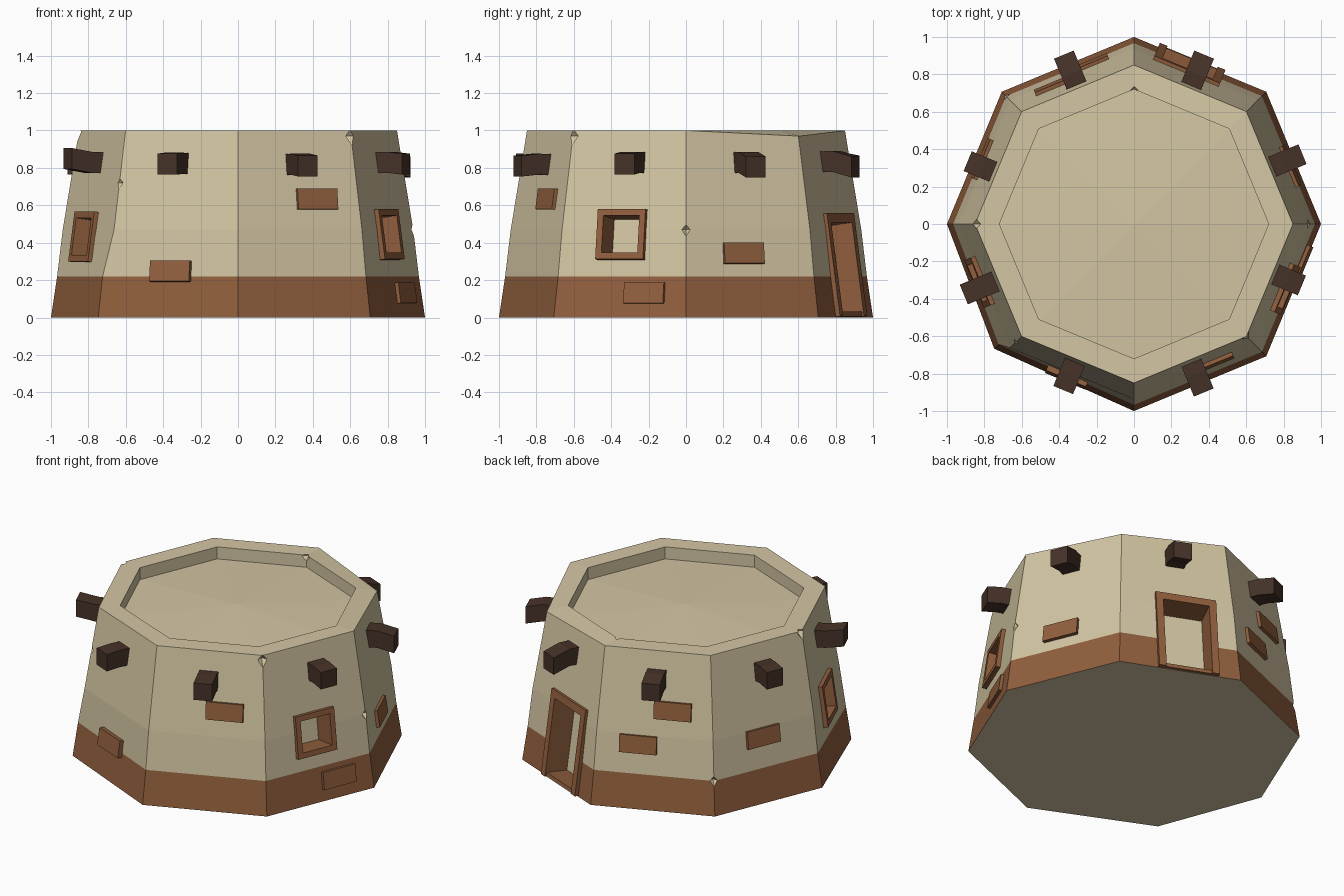
import bpy, bmesh, math
from mathutils import Vector, Matrix

if "Cube" in bpy.data.objects:
    bpy.data.objects.remove(bpy.data.objects["Cube"])


def material(name, rgb):
    m = bpy.data.materials.new(name)
    m.diffuse_color = (*rgb, 1)
    m.use_nodes = True
    m.node_tree.nodes["Principled BSDF"].inputs["Base Color"].default_value = m.diffuse_color
    return m


SAND = material("sand_plaster", (0.66, 0.565, 0.367))
CLAY = material("brown_clay", (0.285, 0.115, 0.047))
WOOD = material("dark_wood", (0.061, 0.032, 0.021))
APO = math.cos(math.pi / 8)
PROFILE = [(1.0, 0.0), (0.967, 0.22), (0.937, 0.47), (0.85, 1.0)]


def make(name, bm, mats):
    me = bpy.data.meshes.new(name)
    bm.normal_update()
    bm.to_mesh(me)
    bm.free()
    for m in mats:
        me.materials.append(m)
    ob = bpy.data.objects.new(name, me)
    bpy.context.collection.objects.link(ob)
    return ob


def on_wall(deg, u, z):
    """Frame on a sloping wall: x along the wall, y up it, z outward."""
    a = math.radians(deg)
    r = 1 - 0.15 * z
    for (r0, z0), (r1, z1) in zip(PROFILE, PROFILE[1:]):
        if z0 <= z <= z1:
            r = r0 + (r1 - r0) * (z - z0) / (z1 - z0)
    out = Vector((math.cos(a), math.sin(a), 0))
    t = Vector((-math.sin(a), math.cos(a), 0))
    s = (Vector((0, 0, 1)) - out * 0.15 * APO).normalized()
    n = t.cross(s)
    mat = Matrix((t, s, n)).transposed().to_4x4()
    mat.translation = out * r * APO + t * u + Vector((0, 0, z))
    return mat


def box(bm, mat, x0, x1, y0, y1, z0, z1):
    c = Vector((x0 + x1, y0 + y1, z0 + z1)) / 2
    m = mat @ Matrix.Translation(c) @ Matrix.Diagonal((x1 - x0, y1 - y0, z1 - z0, 1))
    return bmesh.ops.create_cube(bm, size=1, matrix=m)["verts"]


# Eight-sided tower body with sunken, slightly coned roof
bm = bmesh.new()
rings = []
for k, (r, z) in enumerate(PROFILE + [(0.72, 1.0), (0.72, 0.92)]):
    ring = []
    for i in range(8):
        a = i * math.pi / 4
        p = Vector((r * math.cos(a), r * math.sin(a), z))
        if i == 5 and k < 2:
            p += Vector((-0.04, 0.04, 0))      # uneven base corner
        if i == 1 and k == 3:
            p.z = 0.97                         # worn rim corner
        ring.append(bm.verts.new(p))
    rings.append(ring)
for k, (lo, hi) in enumerate(zip(rings, rings[1:])):
    for i in range(8):
        j = (i + 1) % 8
        f = bm.faces.new((lo[i], lo[j], hi[j], hi[i]))
        f.material_index = 1 if k == 0 else 0
bm.faces.new(rings[0][::-1])
tip = bm.verts.new((0, 0, 0.95))
for i in range(8):
    bm.faces.new((rings[-1][i], rings[-1][(i + 1) % 8], tip))
body = make("tower_body", bm, [SAND, CLAY])

# Cutter: openings with brown sides and sand backs, plus small corner chips
DOOR = on_wall(67.5, 0.053, 0)
WINDOWS = [on_wall(-22.5, -0.01, 0.443), on_wall(-157.5, -0.03, 0.43)]
bm = bmesh.new()
for mat, w, y0, y1 in [(DOOR, 0.145, 0.03, 0.51)] + [(m, 0.104, -0.1, 0.1) for m in WINDOWS]:
    vs = box(bm, mat, -w, w, y0, y1, -0.13, 0.08)
    bm.normal_update()
    n = mat.to_3x3() @ Vector((0, 0, 1))
    for f in {f for v in vs for f in v.link_faces}:
        f.material_index = 0 if f.normal.dot(n) < -0.9 else 1
for deg, r, z, s in [(0, 0.955, 0.47, 0.05), (-45, 0.865, 0.97, 0.05), (180, 0.86, 0.99, 0.05),
                     (-135, 0.915, 0.72, 0.045), (135, 0.985, 0.22, 0.05), (90, 0.715, 0.99, 0.03)]:
    a = math.radians(deg)
    m = Matrix.Translation((r * math.cos(a), r * math.sin(a), z)) @ Matrix.Rotation(a, 4, 'Z')
    m = m @ Matrix.Diagonal((s, s, s, 1))
    pts = [bm.verts.new(m @ Vector(p)) for p in
           [(1, 0, 0), (0, 1, 0), (-1, 0, 0), (0, -1, 0), (0, 0, 1), (0, 0, -1)]]
    for i in range(4):
        j = (i + 1) % 4
        bm.faces.new((pts[i], pts[j], pts[4]))
        bm.faces.new((pts[j], pts[i], pts[5]))
cutter = make("opening_cutter", bm, [SAND, CLAY])
cutter.hide_render = True
cutter.hide_viewport = True
cutter.display_type = 'WIRE'
mod = body.modifiers.new("openings", 'BOOLEAN')
mod.operation = 'DIFFERENCE'
mod.solver = 'EXACT'
mod.object = cutter

# Door frame: two jambs, lintel and low threshold
bm = bmesh.new()
box(bm, DOOR, -0.19, -0.145, 0.004, 0.56, -0.02, 0.025)
box(bm, DOOR, 0.145, 0.19, 0.004, 0.56, -0.02, 0.025)
box(bm, DOOR, -0.145, 0.145, 0.51, 0.56, -0.02, 0.025)
box(bm, DOOR, -0.145, 0.145, 0.004, 0.03, -0.02, 0.015)
make("door_frame", bm, [CLAY])

# Window frames
for m in WINDOWS:
    bm = bmesh.new()
    for sx in (-1, 1):
        x = sorted((sx * 0.104, sx * 0.138))
        box(bm, m, *x, -0.135, 0.135, -0.02, 0.025)
        y = sorted((sx * 0.1, sx * 0.135))
        box(bm, m, -0.104, 0.104, *y, -0.02, 0.025)
    make("window_frame", bm, [CLAY])

# Exposed bricks: wall angle, offset along wall, height
for deg, u, z in [(-67.5, 0.106, 0.632), (-112.5, -0.02, 0.247), (-22.5, 0.137, 0.13),
                  (22.5, -0.034, 0.343), (112.5, 0.106, 0.635), (112.5, -0.1, 0.41),
                  (157.5, -0.01, 0.42)]:
    bm = bmesh.new()
    box(bm, on_wall(deg, u, z), -0.115, 0.115, -0.056, 0.056, -0.03, 0.02)
    make("exposed_brick", bm, [CLAY])

# Bent roof beam ends: wall angle, offset, mid height, end height, reach
for deg, u, zm, ze, reach in [(-67.5, 0.0, 0.82, 0.81, 0.975), (-112.5, -0.01, 0.825, 0.82, 0.965),
                              (-22.5, 0.04, 0.83, 0.82, 0.955), (22.5, 0.0, 0.83, 0.805, 0.975),
                              (67.5, 0.0, 0.835, 0.805, 0.98), (112.5, 0.0, 0.83, 0.81, 0.98),
                              (157.5, 0.03, 0.83, 0.82, 0.95), (-157.5, 0.0, 0.83, 0.85, 0.985)]:
    rot = Matrix.Rotation(math.radians(deg), 4, 'Z')
    bm = bmesh.new()
    loops = []
    for x, z in ((0.75, zm - 0.005), (0.87, zm), (reach, ze)):
        loops.append([bm.verts.new(rot @ Vector((x, u + sy * 0.057, z + sz * 0.056)))
                      for sy, sz in ((-1, -1), (1, -1), (1, 1), (-1, 1))])
    for lo, hi in zip(loops, loops[1:]):
        for i in range(4):
            j = (i + 1) % 4
            bm.faces.new((lo[i], lo[j], hi[j], hi[i]))
    bm.faces.new(loops[0][::-1])
    bm.faces.new(loops[-1])
    bmesh.ops.recalc_face_normals(bm, faces=bm.faces[:])
    make("roof_beam", bm, [WOOD])
